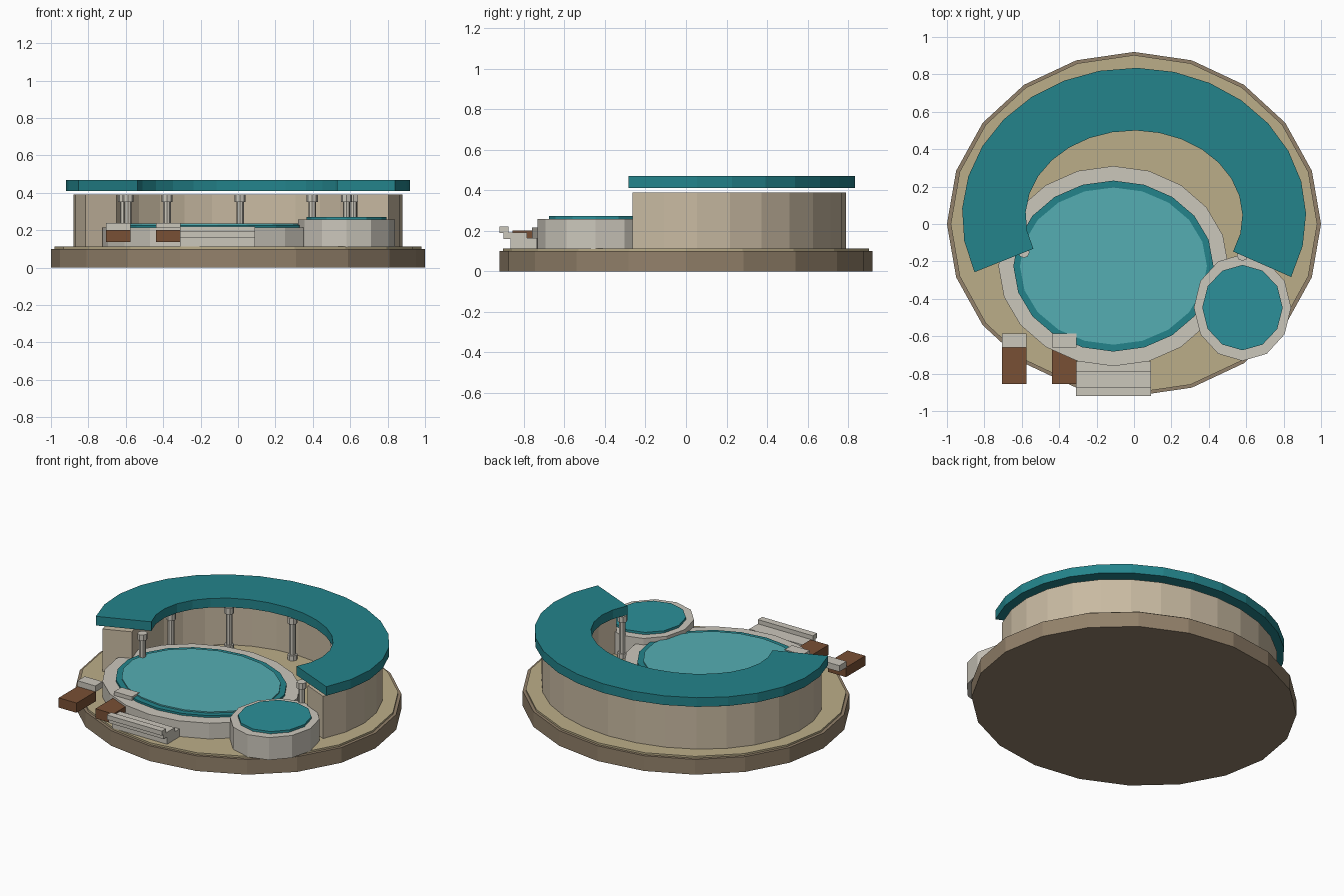
import bpy, bmesh
from math import sin, cos, radians, tau

if "Cube" in bpy.data.objects:
    bpy.data.objects.remove(bpy.data.objects["Cube"])


def mat(name, r, g, b):
    m = bpy.data.materials.new(name)
    m.diffuse_color = (r, g, b, 1)
    m.use_nodes = True
    m.node_tree.nodes["Principled BSDF"].inputs["Base Color"].default_value = m.diffuse_color
    return m


EARTH = mat("earth", .29, .22, .145)
SAND = mat("sand", .5, .42, .25)
WALL = mat("plaster", .58, .49, .36)
STONE = mat("stone", .6, .57, .5)
TEAL = mat("teal", .017, .23, .26)
WATER = mat("water", .09, .42, .45)
SPA = mat("spa_water", .025, .28, .32)
WOOD = mat("wood", .19, .08, .035)


def finish(name, bm, m):
    bmesh.ops.recalc_face_normals(bm, faces=bm.faces)
    me = bpy.data.meshes.new(name)
    bm.to_mesh(me)
    bm.free()
    me.materials.append(m)
    ob = bpy.data.objects.new(name, me)
    bpy.context.collection.objects.link(ob)
    return ob


def disc(name, c, r, z0, z1, n, m):
    """Elliptical prism."""
    bm = bmesh.new()
    lo, hi = [[bm.verts.new((c[0] + r[0] * cos(tau * i / n), c[1] + r[1] * sin(tau * i / n), z))
               for i in range(n)] for z in (z0, z1)]
    bm.faces.new(lo)
    bm.faces.new(hi)
    for i in range(n):
        j = (i + 1) % n
        bm.faces.new((lo[i], lo[j], hi[j], hi[i]))
    return finish(name, bm, m)


def arc_band(name, c, r_out, r_in, z0, z1, a0, a1, n, m):
    """Elliptical band with square section; closed when it spans 360 degrees."""
    bm = bmesh.new()
    closed = abs(a1 - a0) >= 360
    secs = []
    for i in range(n if closed else n + 1):
        a = radians(a0 + (a1 - a0) * i / n)
        secs.append([bm.verts.new((c[0] + r[0] * cos(a), c[1] + r[1] * sin(a), z))
                     for r, z in ((r_out, z0), (r_out, z1), (r_in, z1), (r_in, z0))])
    pairs = list(zip(secs, secs[1:])) + ([(secs[-1], secs[0])] if closed else [])
    for s, t in pairs:
        for k in range(4):
            l = (k + 1) % 4
            bm.faces.new((s[k], s[l], t[l], t[k]))
    if not closed:
        bm.faces.new(secs[0])
        bm.faces.new(secs[-1])
    return finish(name, bm, m)


def box(name, x, y, z, m):
    bm = bmesh.new()
    bmesh.ops.create_cube(bm, size=1)
    for v in bm.verts:
        v.co = [(a + b) / 2 + t * (b - a) for (a, b), t in zip((x, y, z), v.co)]
    return finish(name, bm, m)


# Ground plate
disc("base", (0, 0), (1, .92), 0, .1, 20, EARTH)
disc("ground_top", (0, 0), (.98, .903), .1, .112, 20, SAND)

# Curved wall and roof
C = (0, .04)
A0, A1 = -24, 202
arc_band("curved_wall", C, (.88, .75), (.70, .57), .11, .39, A0, A1, 18, WALL)
arc_band("curved_roof", C, (.92, .795), (.58, .46), .41, .47, A0, A1, 18, TEAL)

# Colonnade under the inner roof edge
for i in range(7):
    a = radians(A0 + (A1 - A0) * i / 6)
    p = (C[0] + .635 * cos(a), C[1] + .51 * sin(a))
    for part, r, z0, z1 in (("foot", .03, .11, .145), ("shaft", .02, .145, .35), ("cap", .03, .35, .39)):
        disc(f"column_{part}_{i}", p, (r, r), z0, z1, 8, STONE)

# Main pool
P = (-.11, -.225)
arc_band("pool_surround", P, (.615, .535), (.535, .457), .11, .215, 0, 360, 20, STONE)
disc("pool_rim", P, (.535, .457), .11, .228, 20, TEAL)
disc("pool_water", P, (.5, .42), .12, .236, 20, WATER)

# Small raised pool
S = (.58, -.447)
disc("small_pool_wall", S, (.26, .285), .11, .257, 12, STONE)
disc("small_pool_water", S, (.215, .228), .2, .272, 12, SPA)

# Entry steps
for i, (y, z) in enumerate((((-.865, -.735), (.113, .165)),
                            ((-.9, -.785), (.16, .192)),
                            ((-.92, -.875), (.19, .22)))):
    box(f"step_{i}", (-.31, .09), y, z, STONE)

# Wooden loungers with stone headrests
for i, x in enumerate((-.64, -.373)):
    box(f"lounger_{i}", (x - .065, x + .065), (-.855, -.655), (.138, .202), WOOD)
    box(f"headrest_{i}", (x - .065, x + .065), (-.66, -.585), (.2, .24), STONE)
